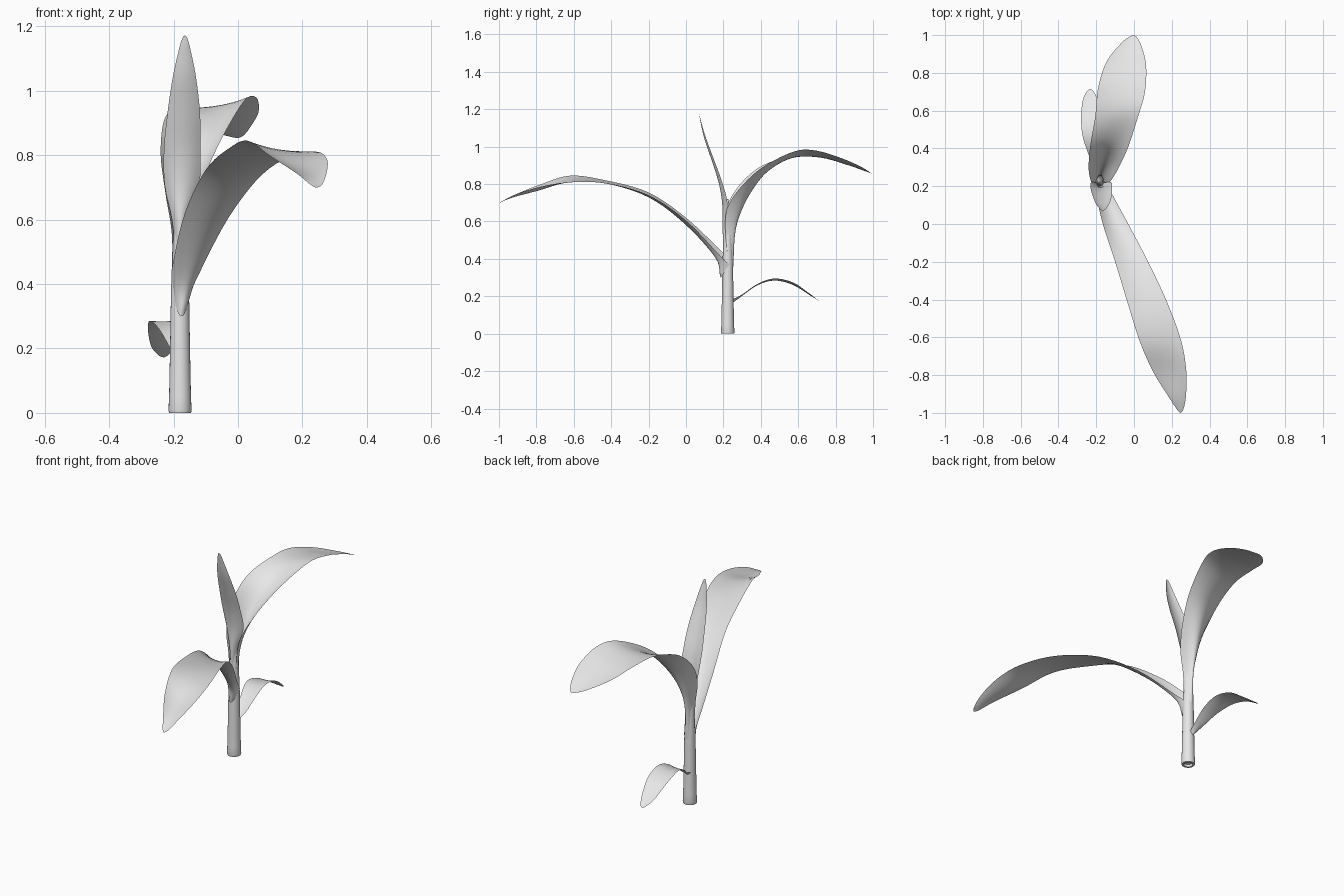
import bpy, bmesh, math
from mathutils import Vector

cube = bpy.data.objects.get("Cube")
if cube:
    bpy.data.objects.remove(cube, do_unlink=True)

grey = bpy.data.materials.new("plain_grey")
grey.use_nodes = True
grey.diffuse_color = (0.8, 0.8, 0.8, 1)
grey.node_tree.nodes["Principled BSDF"].inputs["Base Color"].default_value = (0.8, 0.8, 0.8, 1)


def finish(name, bm, angle):
    mesh = bpy.data.meshes.new(name)
    bm.to_mesh(mesh)
    bm.free()
    mesh.materials.append(grey)
    obj = bpy.data.objects.new(name, mesh)
    bpy.context.collection.objects.link(obj)
    bpy.ops.object.select_all(action='DESELECT')
    obj.select_set(True)
    bpy.context.view_layer.objects.active = obj
    bpy.ops.object.shade_smooth_by_angle(angle=math.radians(angle))
    return obj


def spline(pts, i, t):
    """Smooth curve through pts, between point i and i + 1."""
    p1, p2 = pts[i], pts[i + 1]
    p0 = pts[i - 1] if i > 0 else p1 * 2 - p2
    p3 = pts[i + 2] if i + 2 < len(pts) else p2 * 2 - p1
    return 0.5 * (2 * p1 + (p2 - p0) * t + (2 * p0 - 5 * p1 + 4 * p2 - p3) * t ** 2
                  + (3 * p1 - p0 - 3 * p2 + p3) * t ** 3)


def leaf(name, stations, tip, steps=5, cols=10):
    """Curved sheet: each station holds left edge, midrib and right edge points."""
    rails = [[Vector(s[k]) for s in stations] + [Vector(tip)] for k in range(3)]
    bm = bmesh.new()
    rows = []
    params = [(i, j / steps) for i in range(len(stations)) for j in range(steps)]
    for i, t in params + [(len(stations) - 1, 1.0)]:
        l, m, r = (spline(rail, i, t) for rail in rails)
        us = [2 * c / cols - 1 for c in range(cols + 1)]
        rows.append([bm.verts.new(m + (r - l) * u / 2 + ((l + r) / 2 - m) * u * u) for u in us])
    for a, b in zip(rows, rows[1:]):
        for c in range(cols):
            bm.faces.new((a[c], a[c + 1], b[c + 1], b[c]))
    bmesh.ops.remove_doubles(bm, verts=bm.verts, dist=0.0005)
    return finish(name, bm, 80)


# Stem: tapered round profile with a shallow hollow in the cut end
profile = [(0.0, 0.012), (0.02, 0.012), (0.024, 0.0), (0.034, 0.0), (0.036, 0.008),
           (0.034, 0.05), (0.031, 0.2), (0.028, 0.38), (0.023, 0.5), (0.016, 0.62), (0.004, 0.72)]
bm = bmesh.new()
prof = [bm.verts.new((-0.18 + r, 0.223, z)) for r, z in profile]
edges = [bm.edges.new(pair) for pair in zip(prof, prof[1:])]
bmesh.ops.spin(bm, geom=prof + edges, cent=(-0.18, 0.223, 0), axis=(0, 0, 1),
               angle=math.tau, steps=24, use_merge=True)
bmesh.ops.remove_doubles(bm, verts=bm.verts, dist=0.0003)
bmesh.ops.recalc_face_normals(bm, faces=bm.faces)
finish("stem", bm, 50)

# Long leaf arching to the front
leaf("front_leaf", [
    ((-0.207, 0.23, 0.40), (-0.178, 0.184, 0.30), (-0.148, 0.23, 0.37)),
    ((-0.203, 0.17, 0.46), (-0.160, 0.155, 0.41), (-0.122, 0.17, 0.43)),
    ((-0.165, 0.00, 0.62), (-0.100, -0.01, 0.59), (-0.030, 0.00, 0.605)),
    ((-0.100, -0.20, 0.755), (-0.010, -0.20, 0.73), (0.075, -0.20, 0.74)),
    ((-0.030, -0.43, 0.82), (0.070, -0.43, 0.805), (0.178, -0.42, 0.803)),
    ((0.030, -0.62, 0.845), (0.140, -0.62, 0.815), (0.250, -0.62, 0.81)),
    ((0.100, -0.78, 0.797), (0.190, -0.79, 0.765), (0.277, -0.78, 0.785)),
    ((0.180, -0.91, 0.745), (0.230, -0.915, 0.732), (0.275, -0.91, 0.745)),
    ((0.230, -0.985, 0.705), (0.246, -0.988, 0.705), (0.262, -0.98, 0.71)),
], (0.248, -1.0, 0.70))

# Broad leaf whose sheath wraps the stem, then arches to the back
leaf("back_leaf", [
    ((-0.207, 0.225, 0.40), (-0.180, 0.253, 0.36), (-0.153, 0.225, 0.40)),
    ((-0.205, 0.210, 0.55), (-0.180, 0.262, 0.53), (-0.155, 0.210, 0.55)),
    ((-0.225, 0.220, 0.68), (-0.175, 0.290, 0.64), (-0.130, 0.220, 0.67)),
    ((-0.240, 0.290, 0.80), (-0.155, 0.350, 0.76), (-0.085, 0.290, 0.78)),
    ((-0.232, 0.410, 0.90), (-0.120, 0.440, 0.87), (-0.030, 0.410, 0.89)),
    ((-0.205, 0.570, 0.945), (-0.085, 0.580, 0.945), (0.025, 0.580, 0.975)),
    ((-0.190, 0.720, 0.945), (-0.060, 0.720, 0.945), (0.058, 0.700, 0.978)),
    ((-0.145, 0.860, 0.908), (-0.035, 0.860, 0.905), (0.064, 0.840, 0.935)),
    ((-0.065, 0.960, 0.870), (-0.005, 0.960, 0.870), (0.040, 0.940, 0.890)),
    ((-0.022, 0.992, 0.857), (0.000, 0.993, 0.857), (0.018, 0.985, 0.862)),
], (0.0, 1.0, 0.853))

# Young upright leaf leaning to the front
leaf("young_leaf", [
    ((-0.195, 0.220, 0.50), (-0.180, 0.198, 0.48), (-0.165, 0.220, 0.50)),
    ((-0.205, 0.220, 0.60), (-0.179, 0.195, 0.59), (-0.155, 0.220, 0.60)),
    ((-0.228, 0.220, 0.71), (-0.176, 0.193, 0.70), (-0.120, 0.220, 0.71)),
    ((-0.230, 0.190, 0.82), (-0.173, 0.174, 0.81), (-0.117, 0.190, 0.82)),
    ((-0.219, 0.150, 0.93), (-0.169, 0.136, 0.93), (-0.118, 0.150, 0.93)),
    ((-0.203, 0.109, 1.04), (-0.167, 0.099, 1.04), (-0.130, 0.109, 1.04)),
    ((-0.183, 0.082, 1.13), (-0.165, 0.078, 1.13), (-0.148, 0.082, 1.13)),
    ((-0.172, 0.073, 1.165), (-0.165, 0.072, 1.165), (-0.158, 0.073, 1.165)),
], (-0.165, 0.07, 1.172))

# Small low leaf at the back
leaf("low_leaf", [
    ((-0.198, 0.240, 0.175), (-0.185, 0.250, 0.165), (-0.172, 0.240, 0.18)),
    ((-0.213, 0.300, 0.205), (-0.188, 0.300, 0.202), (-0.160, 0.300, 0.21)),
    ((-0.245, 0.380, 0.260), (-0.200, 0.380, 0.258), (-0.155, 0.380, 0.265)),
    ((-0.273, 0.470, 0.286), (-0.215, 0.470, 0.285), (-0.160, 0.470, 0.295)),
    ((-0.280, 0.570, 0.262), (-0.228, 0.570, 0.264), (-0.170, 0.570, 0.275)),
    ((-0.270, 0.660, 0.208), (-0.230, 0.660, 0.208), (-0.190, 0.650, 0.222)),
    ((-0.247, 0.705, 0.179), (-0.230, 0.706, 0.179), (-0.212, 0.700, 0.184)),
], (-0.23, 0.715, 0.172))
